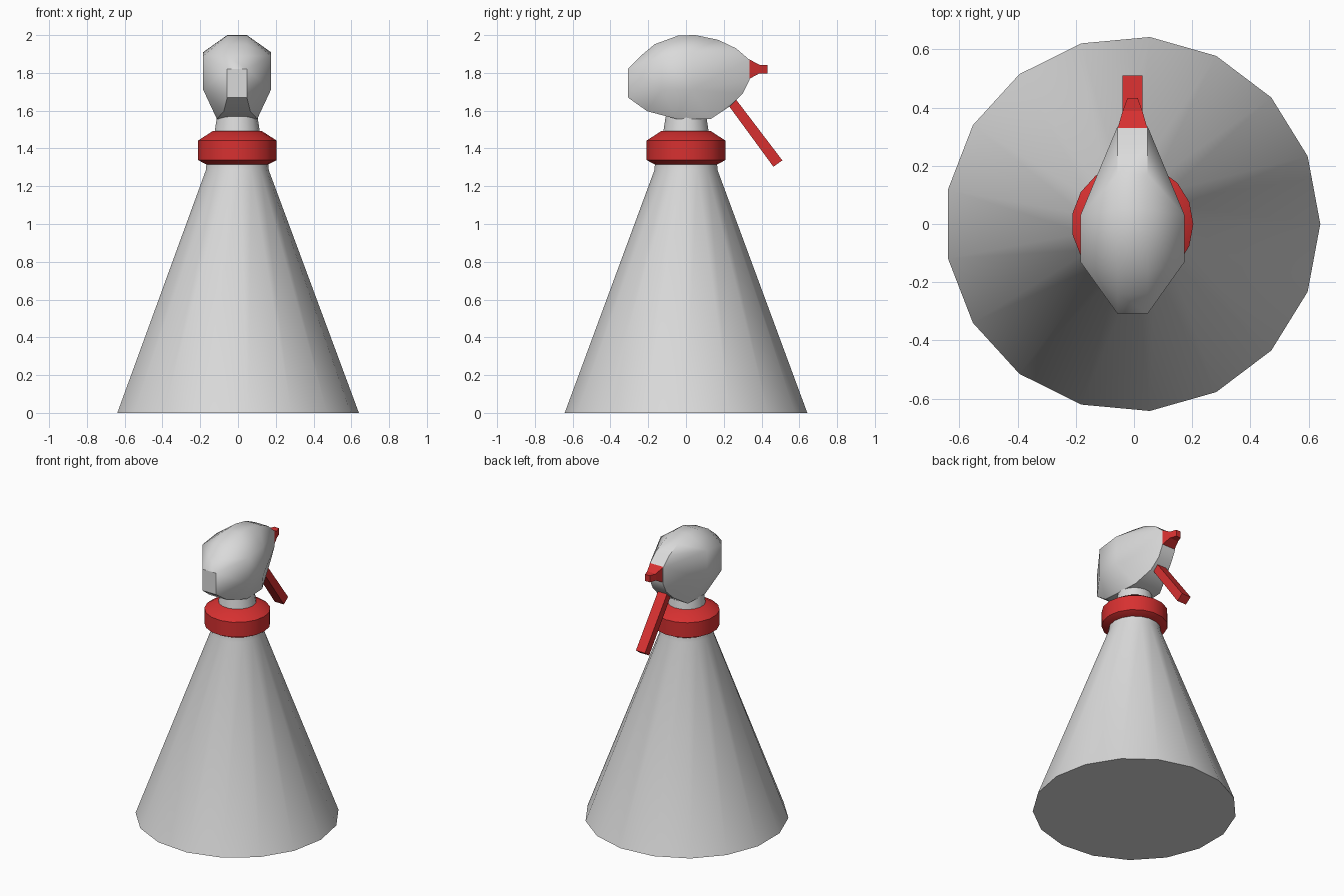
import bpy, bmesh, math

if "Cube" in bpy.data.objects:
    bpy.data.objects.remove(bpy.data.objects["Cube"])

CX = -0.005   # 17-sided rings are centred by their bounding box
SIDES = 17


def material(name, rgb):
    m = bpy.data.materials.new(name)
    m.diffuse_color = (*rgb, 1)
    m.use_nodes = True
    m.node_tree.nodes["Principled BSDF"].inputs["Base Color"].default_value = m.diffuse_color
    return m


GREY = material("light_grey", (0.70, 0.70, 0.70))
RED = material("red", (0.68, 0.03, 0.03))


def finish(name, bm, mat, angle=None):
    bmesh.ops.recalc_face_normals(bm, faces=bm.faces)
    me = bpy.data.meshes.new(name)
    bm.to_mesh(me)
    bm.free()
    me.materials.append(mat)
    ob = bpy.data.objects.new(name, me)
    bpy.context.collection.objects.link(ob)
    ob.location.x = CX
    if angle:
        bpy.ops.object.select_all(action='DESELECT')
        ob.select_set(True)
        bpy.context.view_layer.objects.active = ob
        bpy.ops.object.shade_smooth_by_angle(angle=math.radians(angle))
    return ob


def loft(name, rings, mat, angle=None):
    """Skin closed rings of equal point count and cap both ends."""
    bm = bmesh.new()
    vs = [[bm.verts.new(p) for p in r] for r in rings]
    n = len(vs[0])
    for a, b in zip(vs, vs[1:]):
        for i in range(n):
            j = (i + 1) % n
            bm.faces.new((a[i], a[j], b[j], b[i]))
    bm.faces.new(vs[0][::-1])
    bm.faces.new(vs[-1])
    return finish(name, bm, mat, angle)


def lathe(name, profile, mat, angle=35):
    rings = [[(r * math.cos(2 * math.pi * i / SIDES), r * math.sin(2 * math.pi * i / SIDES), z)
              for i in range(SIDES)] for r, z in profile]
    return loft(name, rings, mat, angle)


# Bottle, collar and pump neck
lathe("bottle", [(0.645, 0), (0.168, 1.285), (0.164, 1.33)], GREY)
lathe("collar", [(0.165, 1.315), (0.209, 1.338), (0.209, 1.442), (0.13, 1.493)], RED)
lathe("neck", [(0.122, 1.48), (0.108, 1.57)], GREY)

# Spray head: side outline (y, z, half width) plus bulging cheeks, hulled
outline = [(-0.308, 1.67, 0.052), (-0.308, 1.82, 0.052), (-0.24, 1.89, 0.052),
           (-0.165, 1.952, 0.052), (-0.04, 1.998, 0.052), (0.05, 2.0, 0.052),
           (0.17, 1.975, 0.052), (0.265, 1.93, 0.052), (0.335, 1.87, 0.052),
           (0.335, 1.76, 0.052), (0.30, 1.69, 0.052), (0.235, 1.625, 0.06),
           (0.13, 1.555, 0.10), (-0.05, 1.556, 0.107), (-0.205, 1.597, 0.07)]
cheeks = [(-0.13, 1.71, 0.179), (-0.13, 1.89, 0.179), (0.03, 1.91, 0.179), (0.03, 1.71, 0.179)]
bm = bmesh.new()
for y, z, w in outline + cheeks:
    for s in (-1, 1):
        bm.verts.new((s * w, y, z))
bmesh.ops.convex_hull(bm, input=bm.verts)
bmesh.ops.dissolve_limit(bm, angle_limit=0.02, verts=bm.verts, edges=bm.edges)
finish("spray_head", bm, GREY, 40)


# Nozzle: square section narrowing forward, (y, half width, half height)
def square(y, w, h, z=1.82):
    return [(-w, y, z - h), (w, y, z - h), (w, y, z + h), (-w, y, z + h)]


loft("nozzle", [square(0.325, 0.052, 0.057), square(0.388, 0.034, 0.023),
                square(0.432, 0.018, 0.023)], RED)

# Trigger: straight slanted bar
side = [(0.205, 1.655), (0.245, 1.685), (0.51, 1.337), (0.463, 1.303)]
loft("trigger", [[(x, y, z) for y, z in side] for x in (-0.035, 0.035)], RED)
